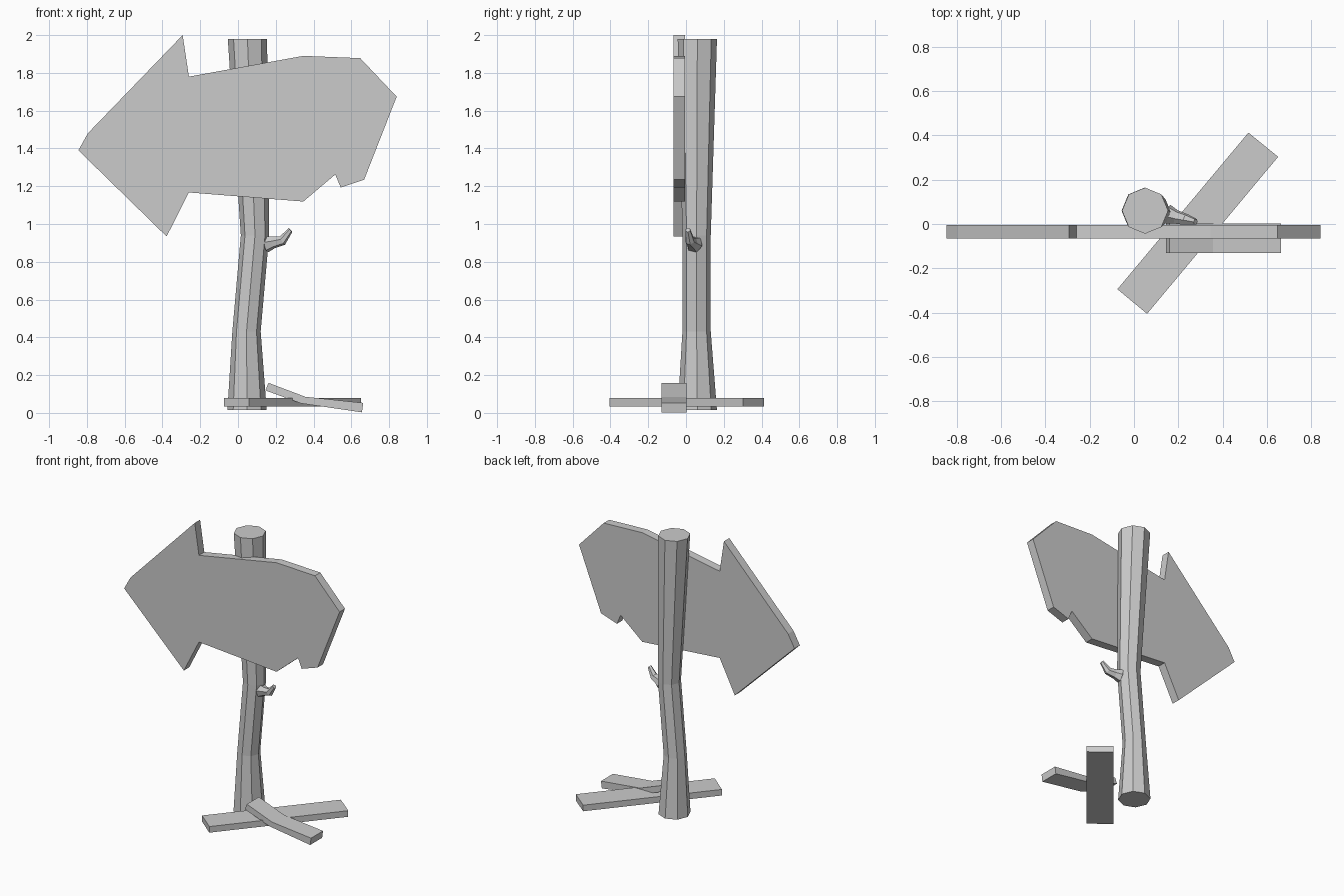
import bpy, bmesh, math
from mathutils import Vector

if "Cube" in bpy.data.objects:
    bpy.data.objects.remove(bpy.data.objects["Cube"])


def finish(name, bm):
    bmesh.ops.recalc_face_normals(bm, faces=bm.faces)
    me = bpy.data.meshes.new(name)
    bm.to_mesh(me)
    bm.free()
    ob = bpy.data.objects.new(name, me)
    bpy.context.collection.objects.link(ob)
    return ob


def prism(name, outline, shift):
    """Extrude a flat outline of 3D points along a shift vector."""
    bm = bmesh.new()
    face = bm.faces.new([bm.verts.new(p) for p in outline])
    ext = bmesh.ops.extrude_face_region(bm, geom=[face], use_keep_orig=True)
    verts = [g for g in ext["geom"] if isinstance(g, bmesh.types.BMVert)]
    bmesh.ops.translate(bm, verts=verts, vec=shift)
    return finish(name, bm)


def tube(name, rings, sides):
    """Loft capped rings given as (centre, radius, facing direction)."""
    bm = bmesh.new()
    loops = []
    for c, r, d in rings:
        q = Vector((0, 0, 1)).rotation_difference(Vector(d))
        loops.append([bm.verts.new(Vector(c) + q @ Vector(
            (r * math.cos(math.tau * i / sides), r * math.sin(math.tau * i / sides), 0)))
            for i in range(sides)])
    for a, b in zip(loops, loops[1:]):
        for i in range(sides):
            j = (i + 1) % sides
            bm.faces.new((a[i], a[j], b[j], b[i]))
    bm.faces.new(loops[0][::-1])
    bm.faces.new(loops[-1])
    return finish(name, bm)


# Crooked eight-sided post
up = (0, 0, 1)
tube("post", [((0.048, 0.06, 0.014), 0.104, up), ((0.045, 0.056, 0.43), 0.075, up),
              ((0.09, 0.056, 0.94), 0.075, up), ((0.05, 0.06, 1.98), 0.104, up)], 8)

# Broken twig stub on the post
tube("twig", [((0.150, 0.045, 0.893), 0.045, (1, -0.3, 0.2)),
              ((0.188, 0.032, 0.902), 0.032, (1, -0.3, 0.1)),
              ((0.235, 0.020, 0.912), 0.026, (1, -0.2, 0.6)),
              ((0.278, 0.010, 0.968), 0.014, (0.8, -0.1, 0.7))], 6)

# Arrow sign board with a chipped lower edge
arrow = [(-0.845, 1.39), (-0.795, 1.48), (-0.293, 2.0), (-0.26, 1.78), (0.346, 1.89),
         (0.647, 1.878), (0.84, 1.674), (0.668, 1.235), (0.544, 1.193), (0.515, 1.262),
         (0.346, 1.119), (-0.26, 1.167), (-0.378, 0.934)]
prism("arrow_sign", [(x, -0.065, z) for x, z in arrow], (0, 0.06, 0))

# Flat fallen plank
plank = [(0.516, 0.412), (0.65, 0.303), (0.059, -0.405), (-0.075, -0.294)]
prism("flat_plank", [(x, y, 0.035) for x, y in plank], (0, 0, 0.043))

# Bent plank lying across it
bent = [(0.161, 0.159), (0.357, 0.085), (0.663, 0.053), (0.656, 0.003),
        (0.335, 0.05), (0.145, 0.119)]
prism("bent_plank", [(x, -0.131, z) for x, z in bent], (0, 0.134, 0))
